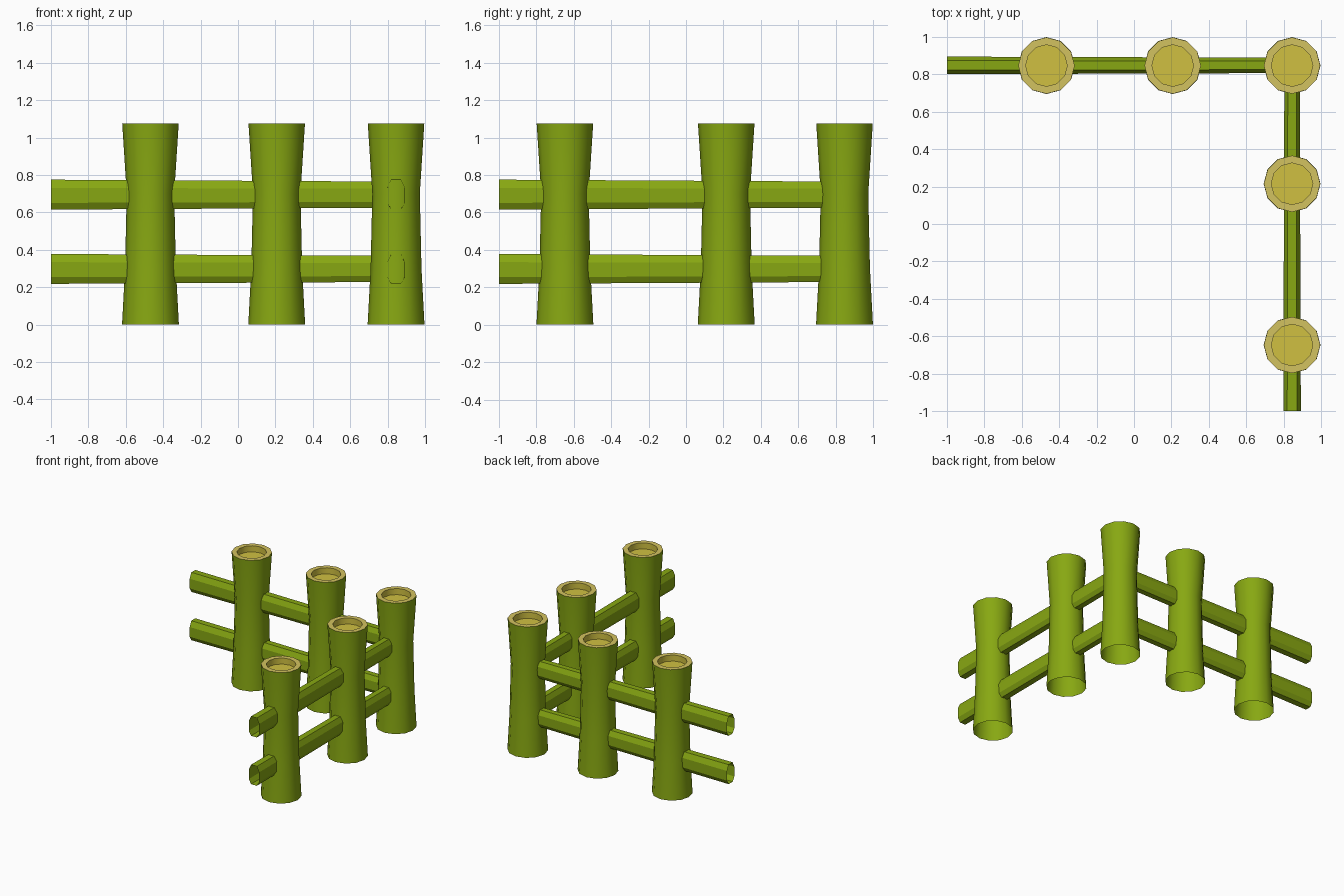
import bpy, bmesh, math
from mathutils import Vector

if "Cube" in bpy.data.objects:
    bpy.data.objects.remove(bpy.data.objects["Cube"])


def material(name, rgb):
    m = bpy.data.materials.new(name)
    m.diffuse_color = (*rgb, 1)
    m.use_nodes = True
    m.node_tree.nodes["Principled BSDF"].inputs["Base Color"].default_value = m.diffuse_color
    return m


GREEN = material("bamboo green", (0.245, 0.39, 0.006))
RIM = material("cut rim tan", (0.65, 0.54, 0.115))
CORE = material("core yellow", (0.63, 0.53, 0.053))


def loft(bm, rings, mats):
    """Bridge consecutive rings of points; returns the last ring of vertices."""
    prev = None
    for i, pts in enumerate(rings):
        cur = [bm.verts.new(p) for p in pts]
        if prev:
            n = len(cur)
            for k in range(n):
                f = bm.faces.new((prev[k], prev[(k + 1) % n],
                                  cur[(k + 1) % n], cur[k]))
                f.material_index = mats[i - 1]
                f.smooth = True
        prev = cur
    return prev


def finish(bm, name, mats, angle):
    me = bpy.data.meshes.new(name)
    bm.normal_update()
    bm.to_mesh(me)
    bm.free()
    for m in mats:
        me.materials.append(m)
    ob = bpy.data.objects.new(name, me)
    bpy.context.collection.objects.link(ob)
    bpy.context.view_layer.objects.active = ob
    for o in bpy.context.selected_objects:
        o.select_set(False)
    ob.select_set(True)
    bpy.ops.object.shade_smooth_by_angle(angle=math.radians(angle))


# Posts: waisted 12-sided stalks, open below, with a recessed cut top
PROFILE = [(0.152, 0), (0.136, 0.30), (0.127, 0.70), (0.151, 1.075),
           (0.111, 1.075), (0.111, 1.025)]


def post(name, x, y):
    bm = bmesh.new()
    rings = [[(x + r * math.cos(k * math.pi / 6),
               y + r * math.sin(k * math.pi / 6), z) for k in range(12)]
             for r, z in PROFILE]
    f = bm.faces.new(loft(bm, rings, [0, 0, 0, 1, 2]))
    f.material_index = 2
    finish(bm, name, [GREEN, RIM, CORE], 40)


for i, (x, y) in enumerate([(-0.468, 0.847), (0.207, 0.847), (0.845, 0.847),
                            (0.845, 0.215), (0.845, -0.647)]):
    post(f"post_{i + 1}", x, y)

# Rails: open, gently tapering faceted tubes running into the corner post
SECTION = [(0.55, 1), (-0.55, 1), (-1, 0.45), (-1, -0.55),
           (-0.55, -1), (0.55, -1), (1, -0.55), (1, 0.45)]


def rail(name, start, end):
    bm = bmesh.new()
    a, b = Vector(start), Vector(end)
    side = (b - a).normalized().cross(Vector((0, 0, 1)))
    rings = [[p + side * (u * 0.047 * s) + Vector((0, 0, v * 0.08 * s))
              for u, v in SECTION] for p, s in ((a, 1), (b, 0.87))]
    loft(bm, rings, [0])
    bmesh.ops.reverse_faces(bm, faces=bm.faces[:])
    bmesh.ops.recalc_face_normals(bm, faces=bm.faces[:])
    finish(bm, name, [GREEN], 20)


for label, z in (("lower", 0.298), ("upper", 0.695)):
    rail(f"{label}_back_rail", (-1, 0.848, z), (0.845, 0.848, z))
    rail(f"{label}_side_rail", (0.845, -1, z), (0.845, 0.845, z))
